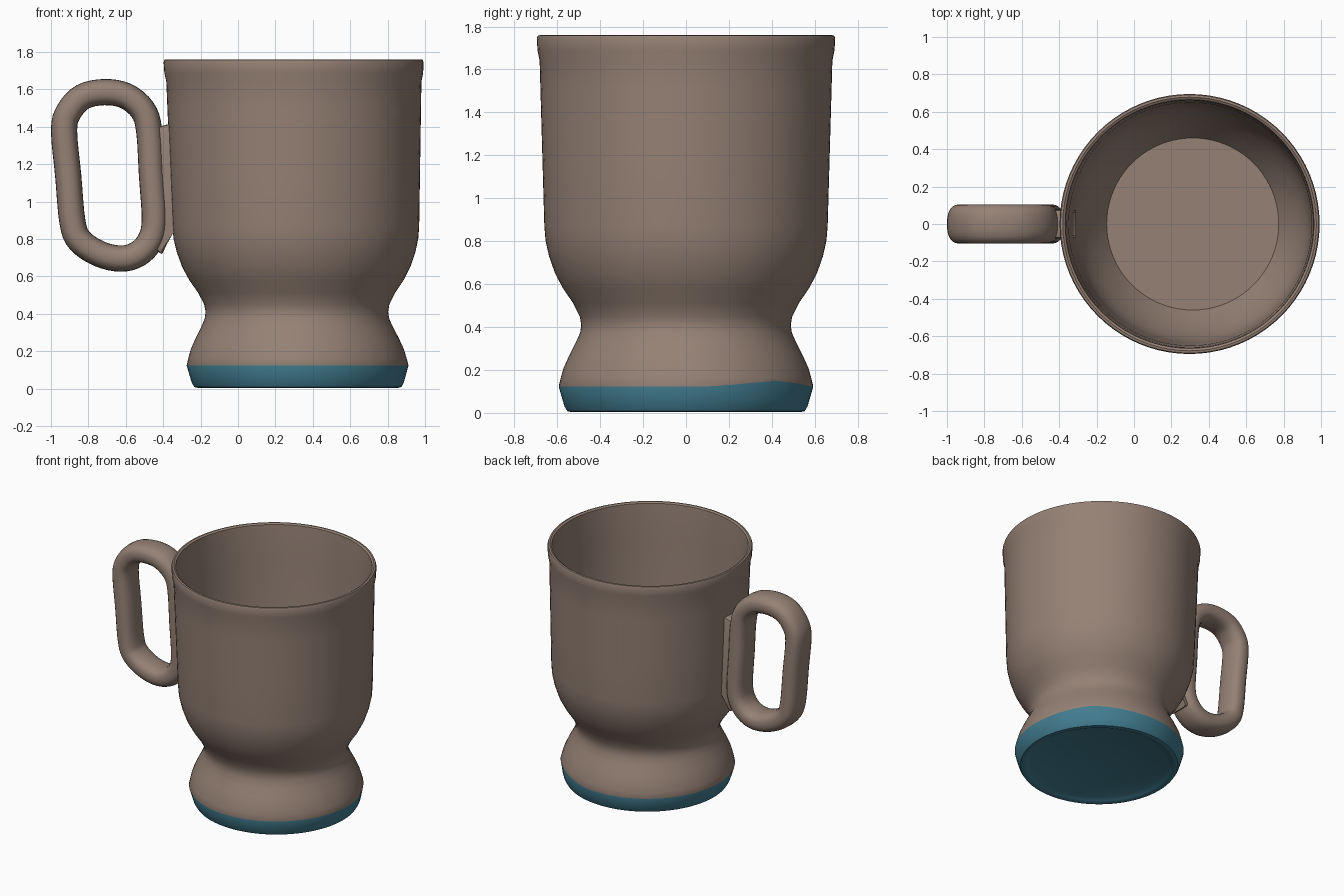
import bpy, bmesh, math
from mathutils import Vector

if "Cube" in bpy.data.objects:
    bpy.data.objects.remove(bpy.data.objects["Cube"])


def material(name, rgb):
    m = bpy.data.materials.new(name)
    m.diffuse_color = (*rgb, 1)
    m.use_nodes = True
    m.node_tree.nodes["Principled BSDF"].inputs["Base Color"].default_value = m.diffuse_color
    return m


BROWN = material("warm_brown", (0.30, 0.22, 0.177))
TEAL = material("teal_glaze", (0.053, 0.2, 0.275))


def finish(name, bm, mats, angle=40):
    bmesh.ops.recalc_face_normals(bm, faces=bm.faces)
    me = bpy.data.meshes.new(name)
    bm.to_mesh(me)
    bm.free()
    for m in mats:
        me.materials.append(m)
    ob = bpy.data.objects.new(name, me)
    bpy.context.collection.objects.link(ob)
    bpy.ops.object.select_all(action='DESELECT')
    ob.select_set(True)
    bpy.context.view_layer.objects.active = ob
    bpy.ops.object.shade_smooth_by_angle(angle=math.radians(angle))
    return ob


def bridge(bm, a, b):
    n = len(a)
    return [bm.faces.new((a[i], a[(i + 1) % n], b[(i + 1) % n], b[i])) for i in range(n)]


# Cup: lathed profile (radius, height), underside -> outside -> rim -> inside floor
profile = [(0.48, 0.025), (0.51, 0.012), (0.53, 0.003), (0.553, 0.008), (0.566, 0.03),
           (0.575, 0.06), (0.593, 0.123), (0.583, 0.165), (0.57, 0.21), (0.543, 0.27),
           (0.512, 0.33), (0.493, 0.375), (0.488, 0.41), (0.495, 0.45), (0.525, 0.51),
           (0.573, 0.58), (0.61, 0.65), (0.638, 0.73), (0.654, 0.80), (0.66, 0.87),
           (0.668, 1.15), (0.678, 1.50), (0.682, 1.64), (0.692, 1.69), (0.695, 1.745),
           (0.69, 1.758), (0.678, 1.76), (0.665, 1.752), (0.66, 1.69), (0.65, 1.5),
           (0.632, 0.88), (0.622, 0.79), (0.60, 0.71), (0.565, 0.63), (0.515, 0.54),
           (0.46, 0.46)]
SEG = 80
GLAZE_ROW = 6           # the glaze ends at this ring
bm = bmesh.new()
rings = []
for row, (r, z) in enumerate(profile):
    ring = []
    for i in range(SEG):
        a = 2 * math.pi * i / SEG
        h, rad = z, r
        if row == GLAZE_ROW:    # small rise in the glaze line
            lift = max(0, 1 - abs(a - math.radians(45)) / 0.6)
            h, rad = z + 0.027 * lift, r - 0.006 * lift
        ring.append(bm.verts.new((0.32 - 0.013 * z + rad * math.cos(a), rad * math.sin(a), h)))
    rings.append(ring)
for row in range(len(rings) - 1):
    for f in bridge(bm, rings[row], rings[row + 1]):
        f.material_index = 1 if row < GLAZE_ROW else 0
bm.faces.new(rings[0]).material_index = 1
bm.faces.new(rings[-1])
finish("cup", bm, [BROWN, TEAL])

# Handle: closed loop tube with a rounded-square section, centreline in x, z
path = [Vector((x, 0, z)) for x, z in [
    (-0.93, 1.38), (-0.905, 1.48), (-0.83, 1.56), (-0.715, 1.585), (-0.60, 1.565),
    (-0.51, 1.49), (-0.475, 1.38), (-0.46, 1.14), (-0.445, 0.90), (-0.47, 0.79),
    (-0.535, 0.72), (-0.625, 0.695), (-0.74, 0.72), (-0.845, 0.79), (-0.885, 0.89),
    (-0.908, 1.14)]]


def loop_point(t):
    n, i = len(path), int(t)
    u = t - i
    p0, p1, p2, p3 = (path[(i + k) % n] for k in (-1, 0, 1, 2))
    return 0.5 * (2 * p1 + (p2 - p0) * u + (2 * p0 - 5 * p1 + 4 * p2 - p3) * u * u
                  + (3 * p1 - p0 - 3 * p2 + p3) * u ** 3)


def power(v):
    return math.copysign(abs(v) ** 0.8, v)


bm = bmesh.new()
pts = [loop_point(k / 4) for k in range(len(path) * 4)]
rings = []
for k, p in enumerate(pts):
    t = (pts[(k + 1) % len(pts)] - pts[k - 1]).normalized()
    side = Vector((t.z, 0, -t.x))
    ring = []
    for i in range(24):
        a = 2 * math.pi * i / 24
        ring.append(bm.verts.new(p + side * 0.07 * power(math.cos(a))
                                 + Vector((0, 0.105 * power(math.sin(a)), 0))))
    rings.append(ring)
for k in range(len(rings)):
    bridge(bm, rings[k - 1], rings[k])
finish("handle", bm, [BROWN])

# Web joining the handle to the cup wall
outline = [(-0.46, 1.39), (-0.35, 1.42), (-0.31, 0.84), (-0.36, 0.835), (-0.405, 0.715), (-0.46, 0.76)]
bm = bmesh.new()
a, b = ([bm.verts.new((x, y, z)) for x, z in outline] for y in (-0.075, 0.075))
bridge(bm, a, b)
bm.faces.new(a)
bm.faces.new(b)
bmesh.ops.bevel(bm, geom=bm.edges[:], offset=0.012, segments=2, profile=0.5, affect='EDGES')
finish("handle_web", bm, [BROWN])
